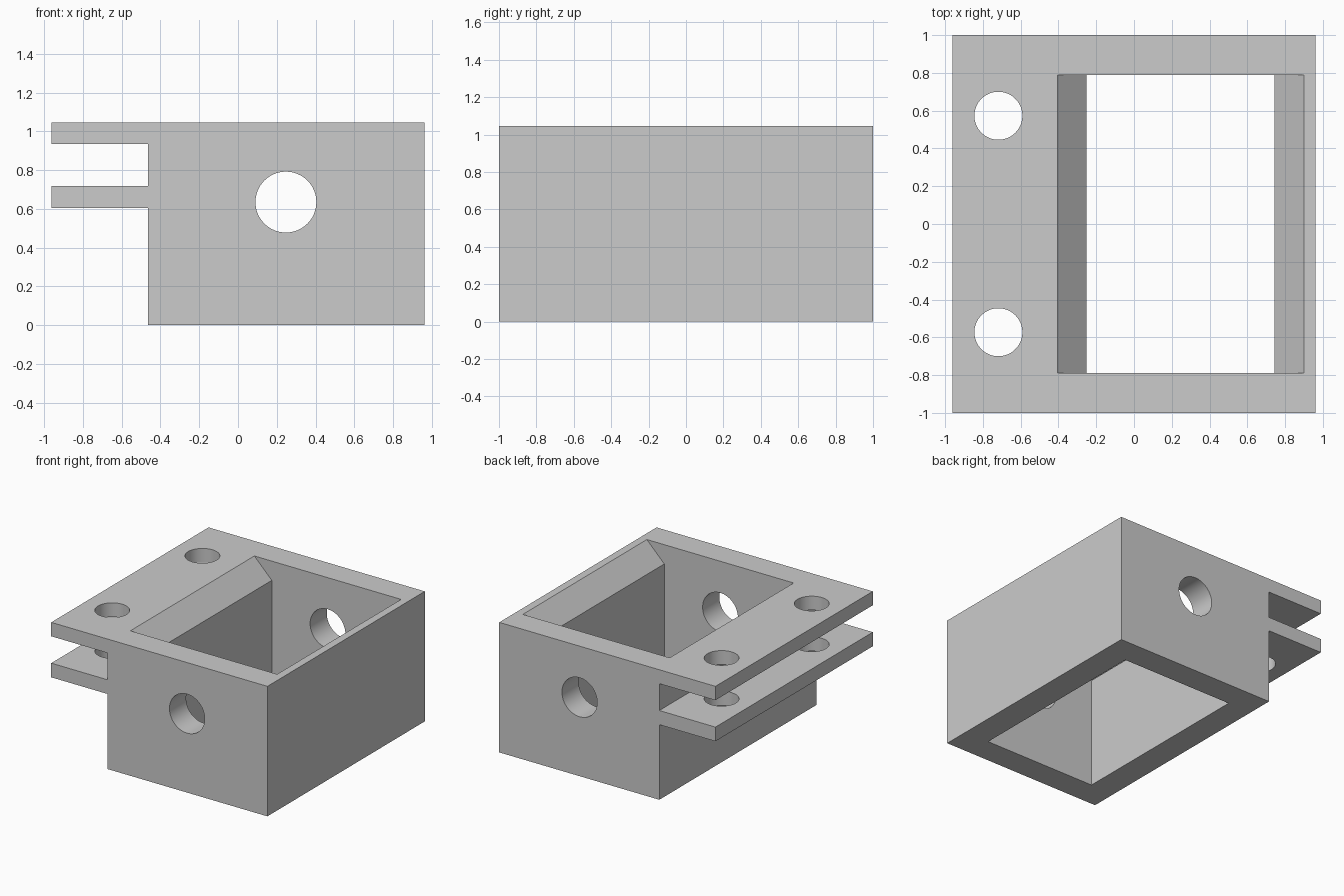
import bpy
import bmesh
from math import pi, radians
from mathutils import Matrix

if "Cube" in bpy.data.objects:
    bpy.data.objects.remove(bpy.data.objects["Cube"], do_unlink=True)

grey = bpy.data.materials.new("plain grey")
grey.use_nodes = True
colour = (0.6, 0.6, 0.6, 1)
grey.diffuse_color = colour
grey.node_tree.nodes["Principled BSDF"].inputs["Base Color"].default_value = colour


def add_object(name, bm):
    bmesh.ops.recalc_face_normals(bm, faces=bm.faces[:])
    mesh = bpy.data.meshes.new(name)
    bm.to_mesh(mesh)
    bm.free()
    mesh.materials.append(grey)
    obj = bpy.data.objects.new(name, mesh)
    bpy.context.collection.objects.link(obj)
    return obj


def prism(name, profile, half_depth):
    """Extrude an x-z profile symmetrically along y."""
    bm = bmesh.new()
    face = bm.faces.new([bm.verts.new((x, -half_depth, z)) for x, z in profile])
    grown = bmesh.ops.extrude_face_region(bm, geom=[face])["geom"]
    verts = [g for g in grown if isinstance(g, bmesh.types.BMVert)]
    bmesh.ops.translate(bm, verts=verts, vec=(0, 2 * half_depth, 0))
    return add_object(name, bm)


def drill(name, centre, radius, length, along_y=False):
    bm = bmesh.new()
    turn = Matrix.Rotation(pi / 2 if along_y else 0, 4, "X")
    bmesh.ops.create_cone(bm, cap_ends=True, segments=64, radius1=radius,
                          radius2=radius, depth=length,
                          matrix=Matrix.Translation(centre) @ turn)
    return add_object(name, bm)


# Box body with two flange plates on its right side
RIGHT, WALL, TOP = 0.962, -0.463, 1.046
housing = prism("housing", [
    (WALL, 0), (RIGHT, 0), (RIGHT, TOP), (-RIGHT, TOP), (-RIGHT, 0.934),
    (WALL, 0.934), (WALL, 0.718), (-RIGHT, 0.718), (-RIGHT, 0.604), (WALL, 0.604),
], 1.0)

# Through pocket, flared at the top of its two long walls
MID, HALF, FLARE, OVER = 0.247, 0.498, 0.155, 0.1
pocket = prism("pocket_cutter", [
    (MID - HALF, -OVER), (MID + HALF, -OVER), (MID + HALF, TOP - FLARE),
    (MID + HALF + FLARE + OVER, TOP + OVER),
    (MID - HALF - FLARE - OVER, TOP + OVER), (MID - HALF, TOP - FLARE),
], 0.788)

# Cross bore through front and back, and bolt holes through both plates
cutters = [pocket, drill("bore_cutter", (MID, 0, 0.635), 0.157, 2.4, along_y=True)]
for side, y in (("front", -0.573), ("back", 0.573)):
    cutters.append(drill(side + "_bolt_cutter", (-0.718, y, 0.8), 0.127, 0.8))

bpy.context.view_layer.objects.active = housing
for cutter in cutters:
    cut = housing.modifiers.new(cutter.name, "BOOLEAN")
    cut.operation = "DIFFERENCE"
    cut.solver = "EXACT"
    cut.object = cutter
    bpy.ops.object.modifier_apply(modifier=cut.name)
    bpy.data.objects.remove(cutter, do_unlink=True)

# Smooth bores, crisp edges
bpy.ops.object.select_all(action="DESELECT")
housing.select_set(True)
bpy.ops.object.shade_smooth_by_angle(angle=radians(30))
